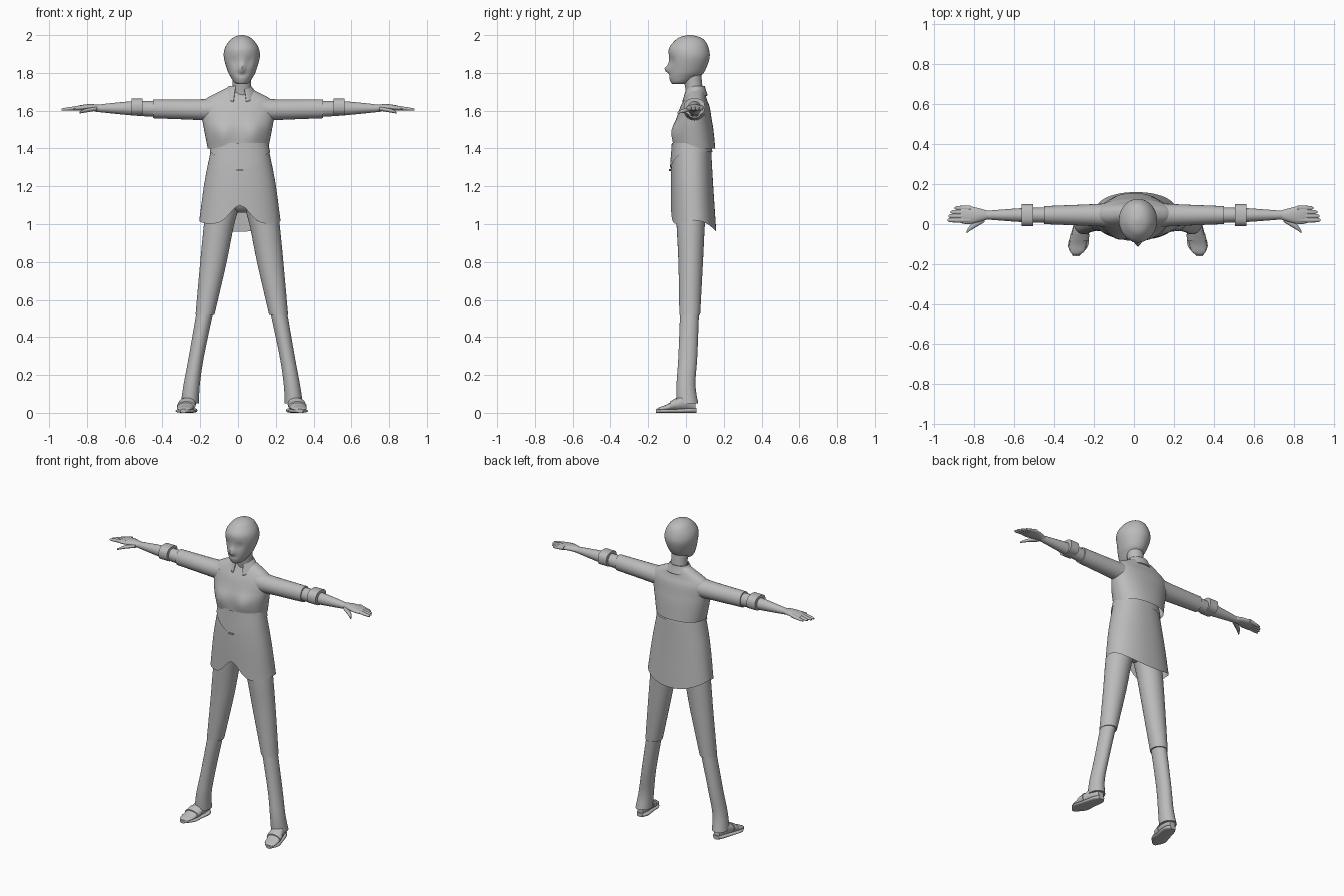
import bpy, bmesh
from math import sin, cos, pi, exp, copysign
from mathutils import Vector

default_cube = bpy.data.objects.get("Cube")
if default_cube:
    bpy.data.objects.remove(default_cube)

GREY = (.5, .5, .5, 1)
grey = bpy.data.materials.new("plain_grey")
grey.use_nodes = True
grey.diffuse_color = GREY
grey.node_tree.nodes["Principled BSDF"].inputs["Base Color"].default_value = GREY

BODY_MID, LEG_MID = .01, .02


def spline(rings, steps=4):
    """Smoothly interpolate between cross-sections."""
    smooth = []
    last = len(rings) - 1
    for index in range(last):
        before, start, end, after = (rings[max(0, min(last, index + offset))]
                                     for offset in (-1, 0, 1, 2))
        for step in range(steps):
            t = step / steps
            smooth.append([
                q + t / 2 * (r - p + t * (2 * p - 5 * q + 4 * r - s + t * (3 * (q - r) + s - p)))
                for p, q, r, s in zip(before, start, end, after)])
    return smooth + [list(rings[last])]


def loft(name, rings, axis="z", sides=32, caps=True, side=1, mid=0, centre=0,
         shape=None, power=1, keep=None):
    """Skin sections (position, half width, low edge, high edge[, centre]) along an axis."""
    bm = bmesh.new()
    rows = []
    sections = spline([ring if len(ring) == 5 else (*ring, centre) for ring in rings])
    for level, (along, half, low, high, middle) in enumerate(sections):
        row = []
        for index in range(sides):
            angle = 2 * pi * index / sides
            c, s = cos(angle), sin(angle)
            a = middle + half * copysign(abs(c) ** power, c)
            b = (low + high) / 2 + (high - low) / 2 * copysign(abs(s) ** power, s)
            place = {"x": (along, a, b), "y": (a, along, b), "z": (a, b, along)}
            point = Vector(place[axis])
            if shape:
                shape(point, level / (len(sections) - 1), s)
            point.x = mid + side * point.x
            row.append(bm.verts.new(point))
        rows.append(row)
    for lower, upper in zip(rows, rows[1:]):
        for index in range(sides):
            following = (index + 1) % sides
            if keep is None or keep(index / sides):
                bm.faces.new((lower[index], lower[following], upper[following], upper[index]))
    if caps:
        bm.faces.new(rows[0])
        bm.faces.new(rows[-1])
    bmesh.ops.recalc_face_normals(bm, faces=bm.faces)
    mesh = bpy.data.meshes.new(name)
    bm.to_mesh(mesh)
    bm.free()
    mesh.materials.append(grey)
    obj = bpy.data.objects.new(name, mesh)
    bpy.context.collection.objects.link(obj)
    bpy.ops.object.select_all(action="DESELECT")
    obj.select_set(True)
    bpy.context.view_layer.objects.active = obj
    bpy.ops.object.shade_smooth_by_angle(angle=.9)
    return obj


def bump(offset, width, rise, height):
    return exp(-(offset / width) ** 2 - (rise / height) ** 2)


# Head with nose, eye sockets and mouth shaped into the front
def face(point, along, s):
    if s < 0:
        x, z = point.x, point.z
        point.y -= .025 * bump(x, .015, z - 1.82, .02)
        point.y += .01 * bump(abs(x) - .04, .02, z - 1.86, .02)
        point.y += .005 * bump(x, .03, z - 1.79, .01)


loft("head", [(1.74, .02, -.07, -.01), (1.75, .04, -.08, .02), (1.78, .06, -.09, .07),
              (1.81, .075, -.09, .1), (1.88, .095, -.09, .125), (1.93, .09, -.09, .12),
              (1.97, .065, -.06, .1), (1.99, .04, -.03, .07), (2, .01, .01, .03)],
     sides=48, mid=LEG_MID, shape=face)
loft("neck", [(1.62, .06, .01, .1), (1.7, .05, 0, .09), (1.8, .05, -.02, .08)], mid=LEG_MID)


# Short bodice over the tunic, with the bust shaped in
def bust(point, along, s):
    if s < 0:
        point.y -= .02 * bump(abs(point.x) - .08, .05, point.z - 1.48, .06)


loft("bodice", [(1.4, .16, -.065, .155), (1.5, .18, -.065, .145), (1.56, .19, -.05, .135),
                (1.62, .195, -.03, .125), (1.66, .175, -.01, .11), (1.7, .1, .01, .1),
                (1.72, .06, .02, .09)],
     sides=48, caps=False, shape=bust, power=.9)


# Flared tunic: arched front hem and a dropped back hem
def tunic_hem(point, along, s):
    if s < 0:
        drop = exp(-(point.x / .07) ** 2) / 10 + .02 * (1 + s) ** 2
    else:
        drop = .02 - .06 * s * s
    point.z += drop * along ** 3


def waist_point(point, along, s):
    point.z -= .09 * along * max(0, -s) ** 3


cloth = dict(sides=64, caps=False, mid=BODY_MID, power=.9)
loft("tunic_skirt", [(1.45, .14, -.06, .13), (1.36, .16, -.075, .135),
                     (1.2, .19, -.08, .145), (1, .215, -.08, .16)], shape=tunic_hem, **cloth)
loft("waist_panel", [(1.43, .15, -.075, .135), (1.38, .16, -.085, .14)],
     shape=waist_point, **cloth)
loft("button", [(-.09, .02, 1.28, 1.29), (-.08, .02, 1.28, 1.29)],
     axis="y", sides=12, mid=BODY_MID)
loft("hips", [(1.06, .03, 0, .06), (1.1, .12, -.04, .11), (1.2, .16, -.06, .12)], mid=LEG_MID)


# Turned-down collar, open at the front
def collar_hem(point, along, s):
    point.z -= .035 * along * max(0, -s)


collar = loft("collar", [(1.73, .06, 0, .1), (1.71, .075, -.01, .105), (1.68, .09, -.025, .115)],
              sides=48, caps=False, mid=BODY_MID, shape=collar_hem,
              keep=lambda turn: abs(turn - .74) > .06)
collar.modifiers.new("thickness", "SOLIDIFY").thickness = .006

for label, side in (("left", 1), ("right", -1)):
    # Arm with a cuff band
    arm = dict(axis="x", side=side, sides=24, centre=.045)
    loft(label + "_sleeve", [(.13, .06, 1.54, 1.67), (.2, .055, 1.55, 1.66),
                             (.45, .045, 1.56, 1.66)], **arm)
    loft(label + "_forearm", [(.4, .04, 1.565, 1.65), (.56, .035, 1.575, 1.65),
                              (.76, .02, 1.595, 1.63)], **arm)
    loft(label + "_wrist_band", [(.505, .055, 1.575, 1.665), (.565, .055, 1.575, 1.665)],
         power=.8, **arm)

    # Hand: palm, four close fingers and a thumb
    loft(label + "_palm", [(.73, .02, 1.595, 1.63), (.78, .035, 1.6, 1.635),
                           (.83, .045, 1.6, 1.63), (.87, .04, 1.6, 1.62)], **arm)
    for finger in range(4):
        spread = .02 + finger / 50
        tip = .935 - .004 * finger ** 2
        loft(f"{label}_finger_{finger + 1}",
             [(.82, .013, 1.605, 1.63), (tip - .02, .011, 1.6, 1.615), (tip, .004, 1.6, 1.61)],
             axis="x", side=side, sides=12, centre=spread)
    loft(label + "_thumb", [(.75, .015, 1.6, 1.62, .025), (.81, .016, 1.59, 1.61, -.01),
                            (.84, .006, 1.585, 1.595, -.04)], axis="x", side=side, sides=12)

    # Trouser leg, thigh overlapping the shin at the knee
    leg = dict(side=side, mid=LEG_MID)
    loft(label + "_trouser_thigh", [(1.13, .09, -.055, .11, .09), (1, .08, -.05, .1, .12),
                                    (.8, .07, -.04, .09, .15), (.52, .05, -.035, .075, .195)],
         **leg)
    loft(label + "_trouser_shin", [(.56, .045, -.03, .07, .19), (.3, .04, -.04, .06, .24),
                                   (.15, .043, -.05, .05, .265), (.05, .048, -.05, .065, .275)],
         **leg)

    # Foot in an open shoe with a strap
    foot = dict(axis="y", sides=24, **leg)
    loft(label + "_foot", [(.05, .02, .01, .06, .275), (0, .037, .01, .095, .28),
                           (-.05, .042, .01, .075, .29), (-.1, .043, .01, .045, .3),
                           (-.14, .034, .01, .03, .305), (-.155, .01, .01, .02, .31)], **foot)
    loft(label + "_shoe_sole", [(.055, .02, 0, .025, .275), (.02, .04, 0, .025, .275),
                                (-.05, .045, 0, .02, .29), (-.11, .05, 0, .02, .3),
                                (-.16, .015, 0, .02, .31)], power=.7, **foot)
    loft(label + "_shoe_strap", [(-.05, .047, .01, .08, .29), (-.085, .049, .01, .06, .295)],
         **foot)
